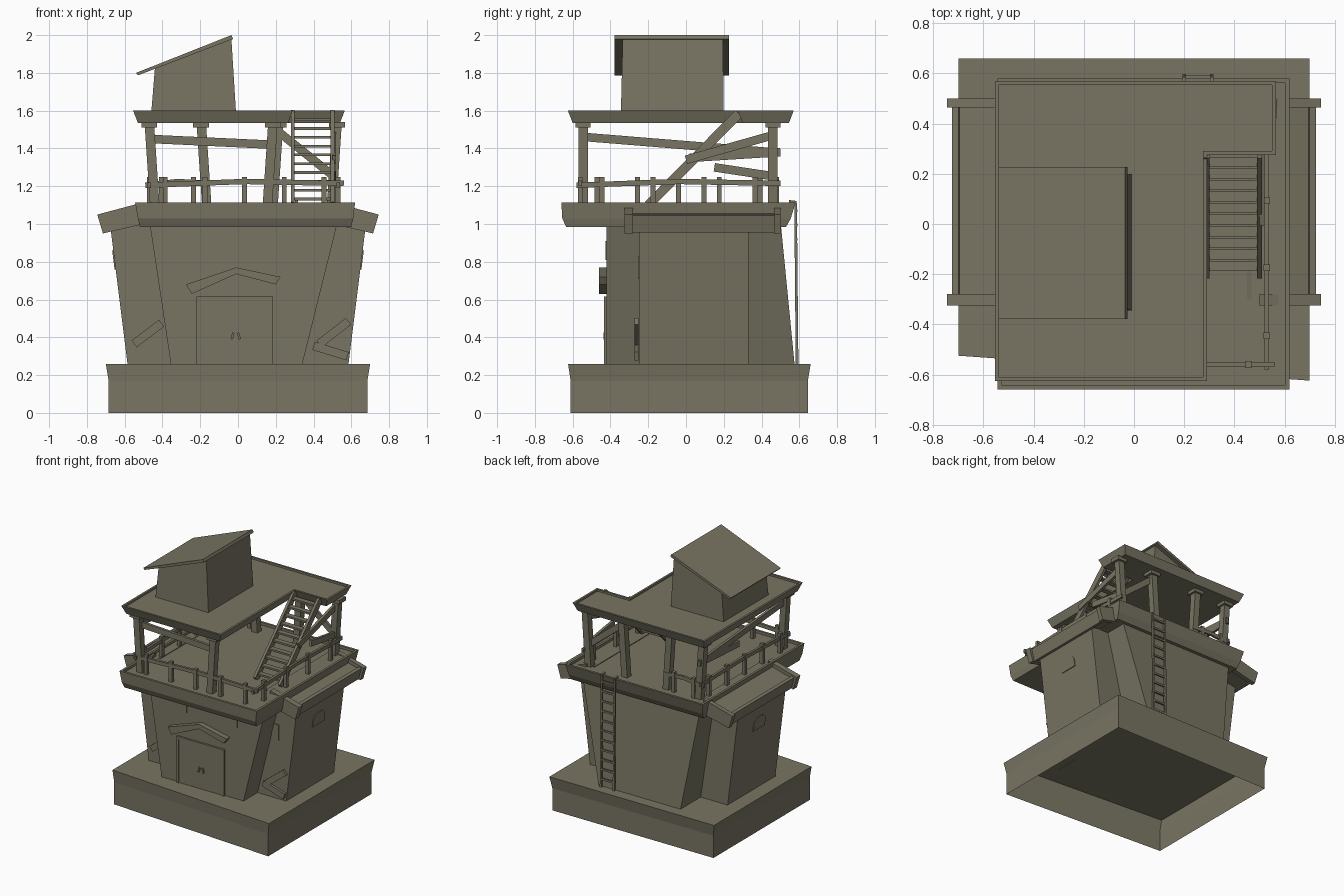
import bpy, bmesh, math
from mathutils import Vector, Matrix

cube = bpy.data.objects.get("Cube")
if cube:
    bpy.data.objects.remove(cube, do_unlink=True)

COLOUR = (0.19, 0.178, 0.125, 1)
mat = bpy.data.materials.new("olive_clay")
mat.use_nodes = True
mat.diffuse_color = COLOUR
mat.node_tree.nodes["Principled BSDF"].inputs["Base Color"].default_value = COLOUR


def finish(name, bm):
    bmesh.ops.recalc_face_normals(bm, faces=bm.faces)
    mesh = bpy.data.meshes.new(name)
    bm.to_mesh(mesh)
    bm.free()
    mesh.materials.append(mat)
    ob = bpy.data.objects.new(name, mesh)
    bpy.context.collection.objects.link(ob)
    return ob


def loft(name, rings, bottom=True, rim=0, sink=0):
    """Skin matching rings; optionally inset the last cap and sink it into a tray."""
    bm = bmesh.new()
    loops = [[bm.verts.new(p) for p in ring] for ring in rings]
    n = len(loops[0])
    for a, b in zip(loops, loops[1:]):
        for i in range(n):
            bm.faces.new((a[i], a[(i + 1) % n], b[(i + 1) % n], b[i]))
    if bottom:
        bm.faces.new(loops[0][::-1])
    cap = bm.faces.new(loops[-1])
    if rim:
        bm.normal_update()
        bmesh.ops.inset_region(bm, faces=[cap], thickness=rim)
        inner = bmesh.ops.extrude_face_region(bm, geom=[cap])
        verts = [g for g in inner["geom"] if isinstance(g, bmesh.types.BMVert)]
        bmesh.ops.translate(bm, verts=verts, vec=(0, 0, -sink))
        if cap.is_valid:
            bmesh.ops.delete(bm, geom=[cap], context='FACES_ONLY')
    return finish(name, bm)


def rect(x0, x1, y0, y1, z):
    return [(x0, y0, z), (x1, y0, z), (x1, y1, z), (x0, y1, z)]


def extrude_y(name, profile, y0, y1):
    return loft(name, [[(x, y, z) for x, z in profile] for y in (y0, y1)])


def beam(name, p, q, w, h):
    """Square timber from p to q, w wide and h high."""
    p, q = Vector(p), Vector(q)
    d = q - p
    rot = d.to_track_quat('Z', 'Y').to_matrix().to_4x4()
    bm = bmesh.new()
    bmesh.ops.create_cube(bm, size=1, matrix=Matrix.Translation((p + q) / 2) @ rot
                          @ Matrix.Diagonal((w, h, d.length, 1)))
    return finish(name, bm)


def box(name, x0, x1, y0, y1, z0, z1):
    return loft(name, [rect(x0, x1, y0, y1, z0), rect(x0, x1, y0, y1, z1)])


# Plinth, hollow below, with a skewed front edge
def plinth_ring(x, y, z):
    return [(-x, -0.525, z), (x, -0.05 - y * 0.87, z), (x, y, z), (-x, y, z)]


loft("plinth", [plinth_ring(0.685, 0.645, 0), plinth_ring(0.685, 0.645, 0.17),
                plinth_ring(0.7, 0.66, 0.26)], bottom=False)

# Main building, flaring towards the top
loft("main_walls", [rect(-0.355, 0.34, -0.42, 0.575, 0.255),
                    rect(-0.47, 0.53, -0.42, 0.5, 1.02)])


def wing_x(z):
    return 0.585 + (z - 0.26) * 0.125


# Side wings with sloped rimmed roofs and arched windows
for s, side in ((1, "left"), (-1, "right")):
    loft(side + "_wing", [rect(0.2 * s, wing_x(z) * s, -0.25, 0.33, z) for z in (0.255, 1.02)])
    roof = [(0.45, 1.1), (0.71, 1.03), (0.69, 0.97), (0.45, 1.02)]
    extrude_y(side + "_wing_roof", [(x * s, z) for x, z in roof], -0.3, 0.47)
    barge = [(0.5, 1.115), (0.745, 1.05), (0.715, 0.95), (0.5, 1.0)]
    for y0, y1 in ((-0.325, -0.28), (0.465, 0.5)):
        extrude_y(side + "_barge_board", [(x * s, z) for x, z in barge], y0, y1)
    gutter = [(0.7, 1.05), (0.725, 1.045), (0.7, 0.955), (0.675, 0.96)]
    extrude_y(side + "_eave_board", [(x * s, z) for x, z in gutter], -0.29, 0.47)
    arch = [(-0.025, 0.76), (0.115, 0.76)]
    arch += [(0.045 + 0.07 * math.cos(a), 0.81 + 0.05 * math.sin(a))
             for a in (math.pi * i / 8 for i in range(9))]
    loft(side + "_arched_window",
         [[((wing_x(z) + d) * s, y, z) for y, z in arch] for d in (-0.003, 0.006)])

# Front windows and the wing window
for x in (-0.18, 0.035, 0.25):
    box("front_window", x - 0.04, x + 0.04, -0.425, -0.41, 0.81, 0.91)
box("wing_window", 0.465, 0.525, -0.255, -0.245, 0.71, 0.83)

# Double door with frame, handles and pitched canopy
box("door", -0.2, 0.165, -0.428, -0.41, 0.26, 0.6)
box("door_lintel", -0.22, 0.185, -0.435, -0.41, 0.595, 0.615)
for x in (-0.21, 0.175):
    box("door_jamb", x - 0.01, x + 0.01, -0.435, -0.41, 0.26, 0.6)
for s in (-1, 1):
    beam("door_handle", (-0.012 + s * 0.012, -0.433, 0.425),
         (-0.012 + s * 0.022, -0.433, 0.39), 0.01, 0.012)
extrude_y("canopy_long", [(-0.01, 0.77), (-0.01, 0.735), (-0.245, 0.63), (-0.275, 0.68)], -0.46, -0.41)
extrude_y("canopy_short", [(-0.01, 0.77), (0.225, 0.72), (0.2, 0.68), (-0.01, 0.735)], -0.46, -0.41)

# Loose planks against the wings
for a, b in (((-0.55, 0.365), (-0.405, 0.475)), ((0.43, 0.365), (0.585, 0.485)),
             ((0.4, 0.355), (0.58, 0.3))):
    beam("loose_plank", (a[0], -0.262, a[1]), (b[0], -0.262, b[1]), 0.02, 0.045)

# Lower deck tray
loft("lower_deck", [rect(-0.52, 0.6, -0.635, 0.53, 0.985), rect(-0.53, 0.61, -0.655, 0.555, 1.03),
                    rect(-0.545, 0.62, -0.66, 0.58, 1.115)], rim=0.025, sink=0.02)


# Upper platform tray, notched for the stairs
def platform_ring(g, z):
    return [(-0.53 - g, -0.6 - g, z), (0.265 + g, -0.6 - g, z), (0.265 + g, 0.3 - g, z),
            (0.54 + g, 0.3 - g, z), (0.54 + g, 0.545 + g, z), (-0.53 - g, 0.545 + g, z)]


loft("upper_platform", [platform_ring(0, 1.535), platform_ring(0.025, 1.6)], rim=0.022, sink=0.015)

# Posts with caps and feet under the platform
for x, y in ((-0.455, -0.545), (0.17, -0.545), (-0.455, 0.46), (-0.18, 0.46), (0.2, 0.46), (0.51, 0.46)):
    lean = 0.015 if x > 0 else -0.015
    beam("platform_post", (x - lean, y, 1.09), (x + lean, y, 1.54), 0.05, 0.05)
    box("post_cap", x + lean - 0.042, x + lean + 0.042, y - 0.04, y + 0.04, 1.51, 1.54)

# Cross braces between posts
for p, q in (((-0.46, -0.53, 1.45), (0.18, -0.53, 1.42)), ((-0.46, -0.53, 1.46), (-0.46, 0.46, 1.38)),
             ((0.51, -0.0, 1.34), (0.51, 0.46, 1.47)), ((0.51, 0.15, 1.3), (0.51, 0.48, 1.25)),
             ((0.2, 0.45, 1.5), (0.51, 0.45, 1.25)), ((-0.46, 0.02, 1.35), (-0.46, 0.5, 1.38))):
    beam("brace", p, q, 0.02, 0.045)

# Railing around the lower deck
RAILS = (((-0.49, -0.56), (0.56, -0.56), 5), ((0.53, -0.58), (0.53, 0.5), 4),
         ((-0.47, -0.58), (-0.47, 0.5), 5), ((-0.49, 0.48), (-0.15, 0.48), 2))
for a, b, n in RAILS:
    a, b = Vector((*a, 1.205)), Vector((*b, 1.215))
    mid = (a + b) / 2 + Vector((0, 0, 0.015))
    beam("rail", a, mid, 0.018, 0.028)
    beam("rail", mid, b, 0.018, 0.028)
    for i in range(n):
        p = a.lerp(b, (i + 0.5) / n)
        beam("rail_post", (p.x, p.y, 1.09), (p.x, p.y, 1.25), 0.026, 0.026)

# Open stairs to the platform
foot, top = Vector((0, -0.2, 1.1)), Vector((0, 0.28, 1.585))
for x in (0.29, 0.5):
    side = Vector((x, 0, 0))
    beam("stair_stringer", foot + side, top + side, 0.02, 0.05)
for i in range(10):
    p = foot.lerp(top, (i + 0.7) / 10.4)
    box("stair_tread", 0.28, 0.51, p.y - 0.02, p.y + 0.02, p.z - 0.007, p.z + 0.007)

# Rooftop hut with a single-pitch roof
loft("hut", [rect(-0.46, -0.01, -0.345, 0.2, 1.58),
             [(x, y, z) for x, y, z in ((-0.44, -0.335, 1.825), (-0.035, -0.335, 1.98),
                                        (-0.035, 0.195, 1.98), (-0.44, 0.195, 1.825))]])
extrude_y("hut_roof", [(-0.54, 1.8), (-0.035, 2.0), (-0.025, 1.98), (-0.53, 1.787)], -0.378, 0.227)

# Back ladder
for x in (0.2, 0.31):
    beam("ladder_rail", (x, 0.588, 0.26), (x, 0.58, 1.11), 0.014, 0.014)
    beam("ladder_hook", (x, 0.585, 1.115), (x, 0.545, 1.12), 0.014, 0.014)
for i in range(11):
    z = 0.32 + i * 0.075
    beam("ladder_rung", (0.2, 0.585, z), (0.31, 0.585, z), 0.012, 0.014)
